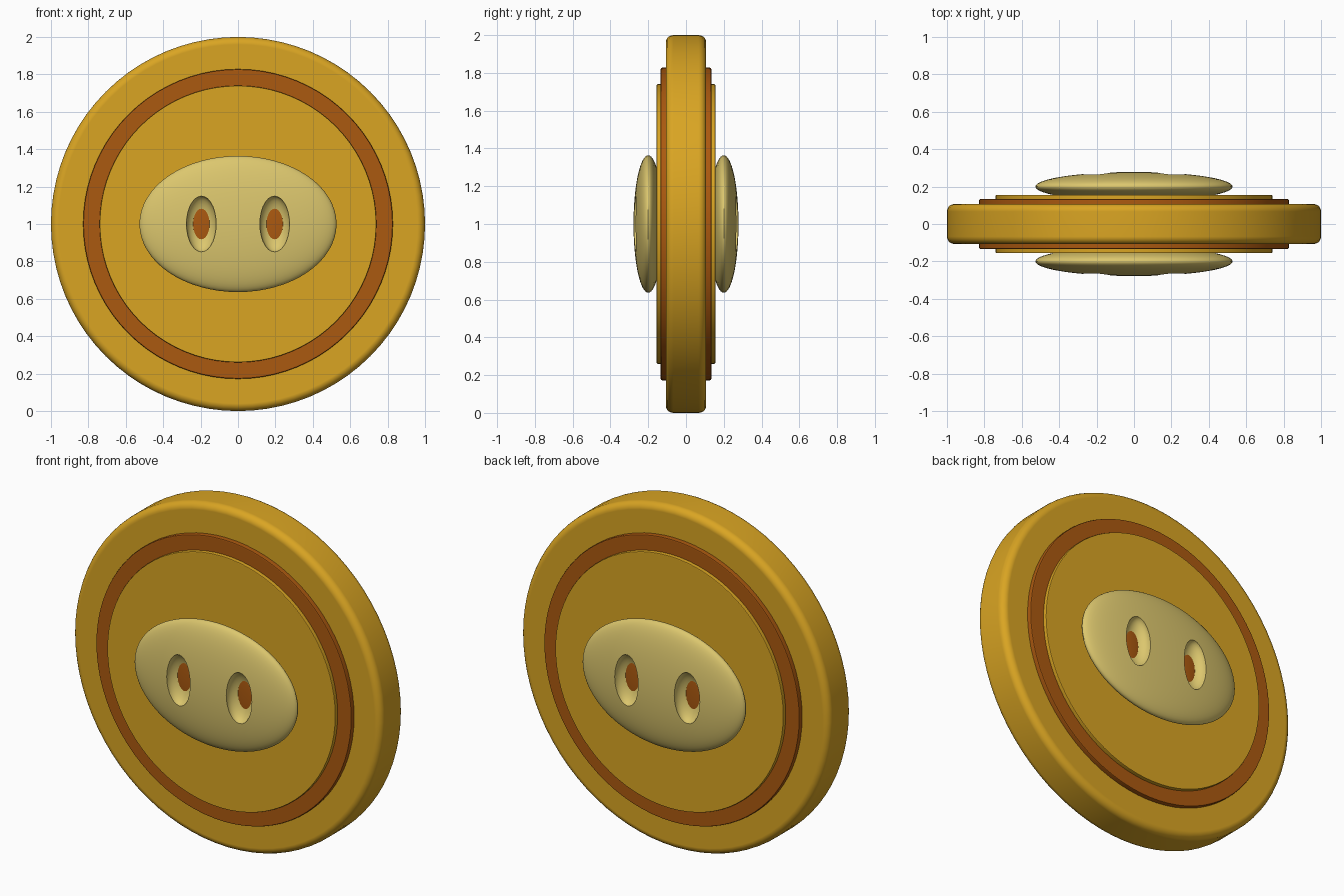
import bpy
import math

if "Cube" in bpy.data.objects:
    bpy.data.objects.remove(bpy.data.objects["Cube"])


def material(name, rgb):
    m = bpy.data.materials.new(name)
    m.diffuse_color = (*rgb, 1.0)
    m.use_nodes = True
    m.node_tree.nodes["Principled BSDF"].inputs["Base Color"].default_value = m.diffuse_color
    return m


GOLD = material("gold", (0.70, 0.376, 0.0165))
BROWN = material("brown", (0.41, 0.10, 0.005))
CREAM = material("cream", (0.716, 0.57, 0.155))


def smooth(obj, degrees=40):
    bpy.ops.object.select_all(action='DESELECT')
    obj.select_set(True)
    bpy.context.view_layer.objects.active = obj
    bpy.ops.object.shade_smooth_by_angle(angle=math.radians(degrees))


def disc(name, radius, half, bevel, segments, mat):
    """Round plate facing front and back, with softened rims."""
    bpy.ops.mesh.primitive_cylinder_add(vertices=80, radius=radius, depth=2 * half,
                                        location=(0, 0, 1), rotation=(math.pi / 2, 0, 0))
    obj = bpy.context.object
    obj.name = name
    obj.data.materials.append(mat)
    mod = obj.modifiers.new("rim", 'BEVEL')
    mod.width = bevel
    mod.segments = segments
    mod.limit_method = 'ANGLE'
    mod.angle_limit = math.radians(40)
    bpy.ops.object.modifier_apply(modifier=mod.name)
    smooth(obj)
    obj.modifiers.new("flat_caps", 'WEIGHTED_NORMAL').keep_sharp = True
    return obj


def ellipsoid(name, center, radii, mat, segments, rings):
    """Stretched ball whose poles point front and back."""
    bpy.ops.mesh.primitive_uv_sphere_add(segments=segments, ring_count=rings, radius=1)
    obj = bpy.context.object
    obj.name = name
    for v in obj.data.vertices:
        x, y, z = v.co
        v.co = (x * radii[0], z * radii[1], -y * radii[2])
    obj.location = center
    obj.data.materials.append(mat)
    return obj


# Coin body and stepped face plates
disc("coin_body", 1.0, 0.107, 0.04, 5, GOLD)
disc("ring_plate", 0.828, 0.134, 0.008, 2, BROWN)
disc("face_plate", 0.74, 0.156, 0.006, 2, GOLD)

# Snout with two nostrils on both faces
for side, label in ((-1, "front"), (1, "back")):
    snout = ellipsoid(f"{label}_snout", (0, side * 0.2, 1), (0.527, 0.078, 0.364),
                      CREAM, 64, 32)
    for x, hand in ((-0.196, "left"), (0.196, "right")):
        # Hollow out the nostril
        cutter = ellipsoid("nostril_cutter", (x, side * 0.268, 1), (0.08, 0.062, 0.15),
                           CREAM, 28, 16)
        bpy.context.view_layer.update()
        mod = snout.modifiers.new("nostril", 'BOOLEAN')
        mod.operation = 'DIFFERENCE'
        mod.solver = 'EXACT'
        mod.object = cutter
        bpy.context.view_layer.objects.active = snout
        bpy.ops.object.modifier_apply(modifier=mod.name)
        bpy.data.objects.remove(cutter)
        # Dark floor, its edge buried in the hollow's wall
        floor = ellipsoid(f"{label}_{hand}_nostril_floor", (x, side * 0.2125, 1),
                          (0.058, 0.006, 0.104), BROWN, 28, 12)
        smooth(floor)
    smooth(snout, 35)
